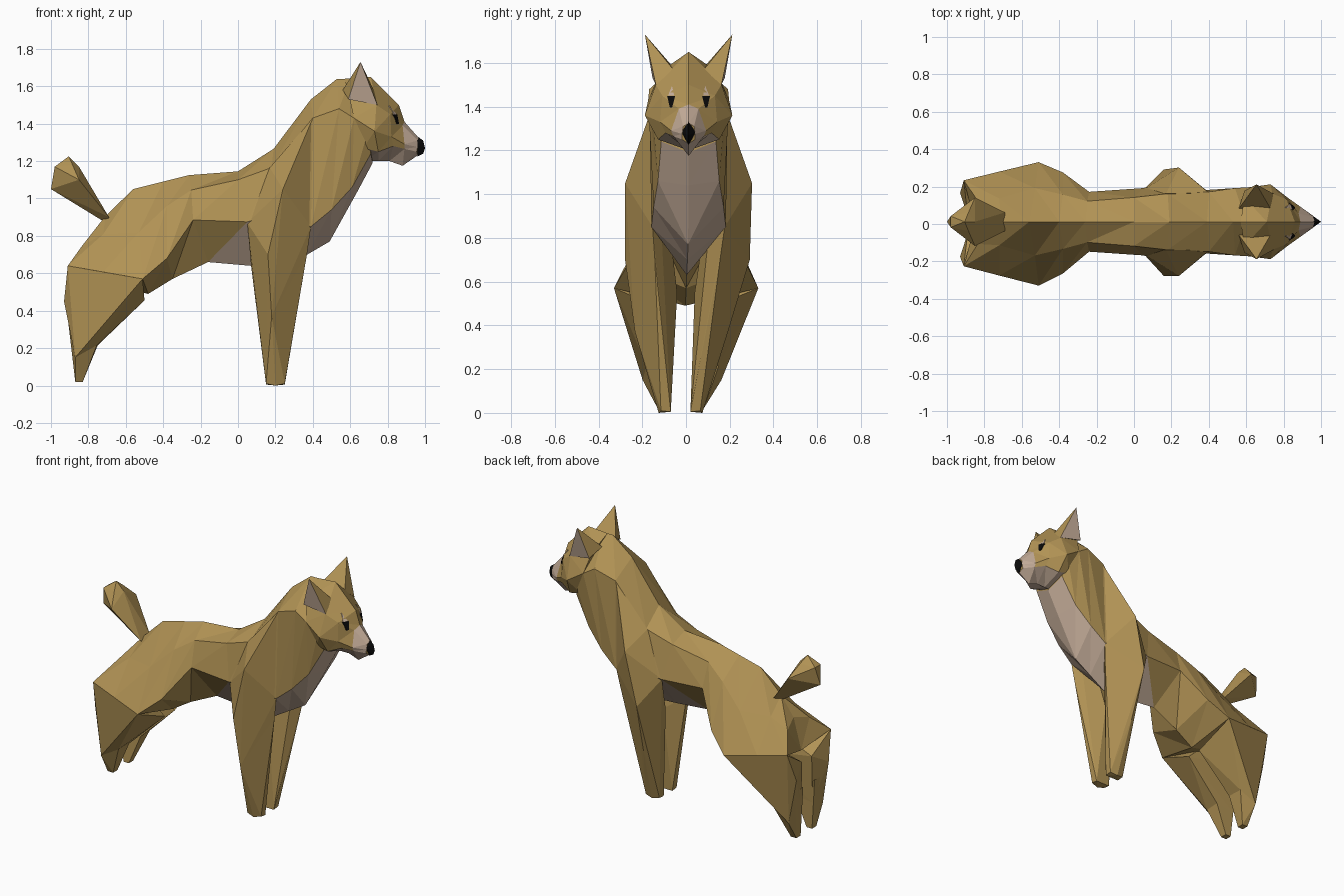
import bpy, bmesh
from mathutils import Vector
from mathutils.bvhtree import BVHTree

cube = bpy.data.objects.get("Cube")
if cube:
    bpy.data.objects.remove(cube, do_unlink=True)


def material(name, rgb):
    m = bpy.data.materials.new(name)
    m.use_nodes = True
    m.diffuse_color = (*rgb, 1)
    bsdf = m.node_tree.nodes["Principled BSDF"]
    bsdf.inputs["Base Color"].default_value = (*rgb, 1)
    bsdf.inputs["Roughness"].default_value = 0.9
    return m


MATS = [material("tan_fur", (0.44, 0.29, 0.09)),
        material("pale_fur", (0.56, 0.42, 0.32)),
        material("black", (0.003, 0.003, 0.003))]
FUR, PALE, BLACK = 0, 1, 2


def lean(z):
    """Sideways lean of the pose at a given height."""
    return min(0.012, 0.045 * z - 0.025)


def finish(bm, name, leaning=True):
    """Triangulate, lean the pose slightly to one side and make the object."""
    bmesh.ops.recalc_face_normals(bm, faces=bm.faces)
    bmesh.ops.triangulate(bm, faces=bm.faces)
    if leaning:
        for v in bm.verts:
            v.co.y += lean(v.co.z)
    mesh = bpy.data.meshes.new(name)
    for m in MATS:
        mesh.materials.append(m)
    bm.to_mesh(mesh)
    bm.free()
    obj = bpy.data.objects.new(name, mesh)
    bpy.context.collection.objects.link(obj)
    return obj


def loft(name, rings, colour):
    """Skin half rings (top centre to bottom centre), mirrored across y.
    Each panel is two triangles; colour gets ring, band and triangle."""
    bm = bmesh.new()
    m = len(rings[0]) - 1
    loops = []
    for half in rings:
        left = [bm.verts.new(p) for p in half]
        right = [bm.verts.new((x, -y, z)) for x, y, z in half[1:-1]]
        loops.append((left, [left[0]] + right + [left[-1]]))
    for i in range(len(loops) - 1):
        for side in (0, 1):
            a, b = loops[i][side], loops[i + 1][side]
            for j in range(m):
                for t, tri in enumerate(((a[j], a[j + 1], b[j]), (a[j + 1], b[j + 1], b[j]))):
                    bm.faces.new(tri).material_index = colour(i, j, t)
    for left, right in (loops[0], loops[-1]):
        bm.faces.new(left + right[-2:0:-1])
    return finish(bm, name)


def hull(name, points, colour=FUR, side=1):
    """Faceted solid around a few points."""
    bm = bmesh.new()
    verts = [bm.verts.new((x, y * side, z)) for x, y, z in points]
    bmesh.ops.convex_hull(bm, input=verts)
    loose = [v for v in bm.verts if not v.link_faces]
    bmesh.ops.delete(bm, geom=loose, context='VERTS')
    for f in bm.faces:
        f.material_index = colour
    return finish(bm, name)


# Torso and neck: top, upper edge, flank edge, keel
torso_rings = [
    [(-.80, 0, .78), (-.835, .115, .745), (-.91, .23, .64), (-.85, 0, .57)],
    [(-.71, 0, .905), (-.72, .125, .81), (-.72, .278, .607), (-.70, 0, .54)],
    [(-.56, 0, 1.05), (-.53, .18, .82), (-.51, .33, .57), (-.48, 0, .49)],
    [(-.40, 0, 1.09), (-.38, .145, .96), (-.38, .27, .68), (-.35, 0, .57)],
    [(-.26, 0, 1.125), (-.25, .11, 1.045), (-.24, .16, .885), (-.16, 0, .66)],
    [(0, 0, 1.145), (0, .13, 1.10), (.05, .18, .875), (.07, 0, .64)],
    [(.19, 0, 1.265), (.18, .15, 1.165), (.20, .22, .92), (.25, 0, .63)],
    [(.39, 0, 1.53), (.40, .16, 1.43), (.39, .17, .85), (.37, 0, .70)],
    [(.53, 0, 1.64), (.54, .18, 1.48), (.50, .16, .94), (.49, 0, .77)],
    [(.60, 0, 1.64), (.62, .185, 1.43), (.61, .14, 1.06), (.64, 0, 1.04)],
    [(.68, 0, 1.60), (.70, .165, 1.38), (.71, .125, 1.24), (.72, 0, 1.19)],
]
loft("torso_and_neck", torso_rings,
     lambda i, j, t: PALE if j == 2 and i + t >= 5 else FUR)

# Head: crown, brow, cheek, jaw edge, chin
head_rings = [
    [(.57, 0, 1.64), (.59, .13, 1.56), (.62, .185, 1.43), (.67, .14, 1.27), (.68, 0, 1.20)],
    [(.71, 0, 1.65), (.74, .15, 1.50), (.73, .20, 1.36), (.75, .14, 1.25), (.75, 0, 1.20)],
    [(.86, 0, 1.50), (.815, .12, 1.45), (.82, .13, 1.33), (.83, .105, 1.28), (.81, 0, 1.20)],
    [(.89, 0, 1.41), (.88, .045, 1.39), (.89, .08, 1.29), (.89, .07, 1.265), (.88, 0, 1.175)],
    [(.965, 0, 1.325), (.96, .025, 1.31), (.96, .03, 1.275), (.955, .03, 1.25), (.96, 0, 1.23)],
]
head = loft("head", head_rings,
            lambda i, j, t: PALE if i == 3 or j == 3 else FUR)

# Nose
hull("nose", [(.955, 0, 1.335), (.95, .036, 1.285), (.95, -.036, 1.285), (.96, 0, 1.225),
              (.99, 0, 1.31), (1.0, 0, 1.27), (.99, 0, 1.24)], BLACK)

# Tail
hull("tail", [(-1, 0, 1.05), (-.98, .03, 1.17), (-.98, -.03, 1.17), (-.905, 0, 1.225),
              (-.885, .05, 1.18), (-.885, -.05, 1.18), (-.85, .13, 1.10), (-.85, -.13, 1.10),
              (-.85, 0, 1.17), (-.69, .05, .90), (-.69, -.05, .90), (-.69, 0, .86),
              (-.77, 0, .91)])

# Thin face plates laid on the surface of the head
head_tree = BVHTree.FromPolygons([v.co for v in head.data.vertices],
                                 [p.vertices[:] for p in head.data.polygons])


def plate(name, outline, colour):
    bm = bmesh.new()
    verts = []
    for y, z in outline:
        y += lean(z)
        hit = head_tree.ray_cast(Vector((2, y, z)), Vector((-1, 0, 0)))[0]
        verts.append(bm.verts.new((hit.x + 0.006, y, z)))
    face = bm.faces.new(verts)
    solid = bmesh.ops.extrude_face_region(bm, geom=[face])
    for v in solid["geom"]:
        if isinstance(v, bmesh.types.BMVert):
            v.co.x -= 0.008
    for f in bm.faces:
        f.material_index = colour
    finish(bm, name, leaning=False)


for side, label in ((1, "far"), (-1, "near")):
    # Eye and pale brow mark
    plate(f"{label}_eye", [(side * y, z) for y, z in
                           ((.062, 1.448), (.098, 1.448), (.086, 1.397), (.075, 1.397))], BLACK)
    plate(f"{label}_brow_mark", [(side * y, z) for y, z in
                                 ((.066, 1.45), (.094, 1.45), (.076, 1.495))], PALE)

    # Ear with a pale outward face
    ear = hull(f"{label}_ear", [(.56, .07, 1.58), (.73, .07, 1.57), (.745, .15, 1.50),
                                (.59, .165, 1.53), (.655, .20, 1.73)], FUR, side)
    for p in ear.data.polygons:
        if p.normal.y * side > 0.5:
            p.material_index = PALE

    # Front leg with shoulder; the near one bows outward a little
    bow = .20 if side > 0 else .225
    hull(f"{label}_front_leg", [
        (.40, .155, 1.43), (.17, .15, 1.165), (.05, .17, .87), (.24, .29, 1.05),
        (.16, .285, .70), (.37, .15, .71), (.39, .165, .85), (.07, .11, .64),
        (.18, bow, .37), (.20, .04, .55), (.15, .045, .005), (.25, .045, .005),
        (.15, .09, .01), (.25, .09, .01), (.20, .10, 0)], FUR, side)

    # Thigh, reaching from the rump and knee down to the hock
    hull(f"{label}_thigh", [
        (-.51, .33, .57), (-.91, .23, .64), (-.93, .17, .45), (-.89, .05, .52),
        (-.65, .08, .60), (-.50, .05, .455), (-.75, .06, .215), (-.755, .165, .215),
        (-.87, .18, .15), (-.88, .06, .20)], FUR, side)

    # Lower hind leg and foot
    hull(f"{label}_hind_foot", [
        (-.75, .06, .215), (-.755, .165, .215), (-.91, .16, .36), (-.90, .06, .36),
        (-.87, .18, .15), (-.87, .06, .02), (-.83, .06, .02),
        (-.87, .105, .02), (-.83, .105, .02)], FUR, side)
